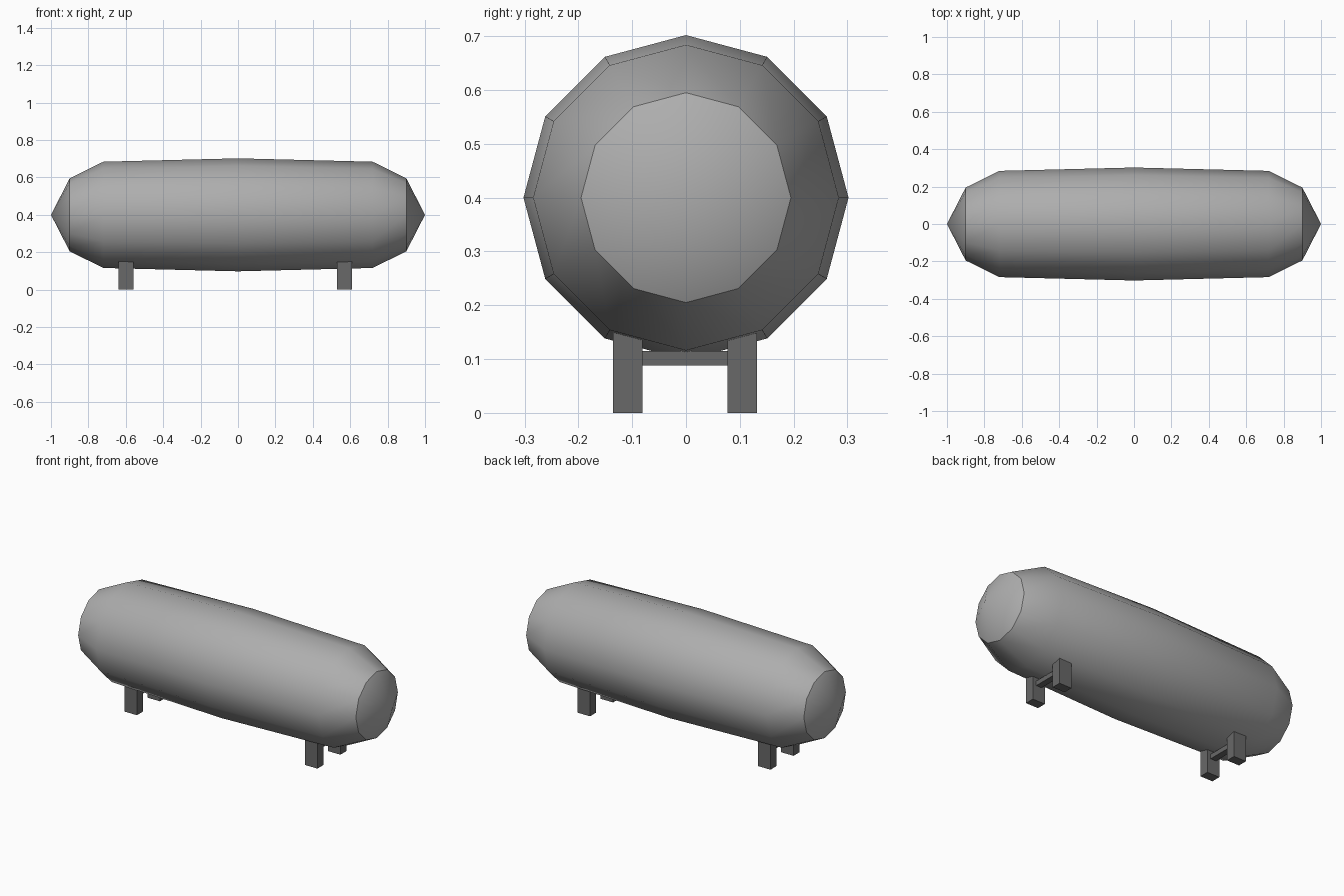
import bpy, bmesh, math
from mathutils import Matrix

cube = bpy.data.objects.get("Cube")
if cube:
    bpy.data.objects.remove(cube, do_unlink=True)


def material(name, value):
    m = bpy.data.materials.new(name)
    m.use_nodes = True
    color = (value, value, value, 1)
    m.diffuse_color = color
    m.node_tree.nodes["Principled BSDF"].inputs["Base Color"].default_value = color
    return m


light_grey = material("light grey", 0.42)
dark_grey = material("dark grey", 0.14)


def add_object(name, bm, mat):
    bmesh.ops.recalc_face_normals(bm, faces=bm.faces)
    mesh = bpy.data.meshes.new(name)
    bm.to_mesh(mesh)
    bm.free()
    mesh.materials.append(mat)
    ob = bpy.data.objects.new(name, mesh)
    bpy.context.collection.objects.link(ob)
    return ob


def box(name, x, y, z, mat):
    bm = bmesh.new()
    size = [r[1] - r[0] for r in (x, y, z)]
    mid = [(r[0] + r[1]) / 2 for r in (x, y, z)]
    bmesh.ops.create_cube(bm, size=1, matrix=Matrix.Translation(mid) @ Matrix.Diagonal((*size, 1)))
    return add_object(name, bm, mat)


# Tank: twelve-sided lathe about the long axis, pointed at both ends
SIDES, CENTRE_Z = 12, 0.4
profile = [(-0.9, 0.195), (-0.72, 0.284), (0, 0.302), (0.72, 0.284), (0.9, 0.195)]
bm = bmesh.new()
rings = []
for x, r in profile:
    angles = [2 * math.pi * i / SIDES for i in range(SIDES)]
    rings.append([bm.verts.new((x, r * math.sin(a), CENTRE_Z + r * math.cos(a))) for a in angles])
tips = [bm.verts.new((x, 0, CENTRE_Z)) for x in (-1, 1)]
for i in range(SIDES):
    j = (i + 1) % SIDES
    for a, b in zip(rings, rings[1:]):
        bm.faces.new((a[i], a[j], b[j], b[i]))
    for tip, ring in zip(tips, (rings[0], rings[-1])):
        bm.faces.new((tip, ring[i], ring[j]))
tank = add_object("tank", bm, light_grey)
bpy.ops.object.select_all(action="DESELECT")
tank.select_set(True)
bpy.context.view_layer.objects.active = tank
bpy.ops.object.shade_smooth_by_angle(angle=math.radians(33))

# Supports: a pair of legs joined by a crossbar under each end
for side, x in (("right", -0.6), ("left", 0.57)):
    legs_x = (x - 0.04, x + 0.04)
    box(side + "_front_leg", legs_x, (-0.136, -0.081), (0, 0.15), dark_grey)
    box(side + "_back_leg", legs_x, (0.077, 0.132), (0, 0.15), dark_grey)
    box(side + "_crossbar", (x - 0.018, x + 0.018), (-0.081, 0.077), (0.088, 0.115), dark_grey)
